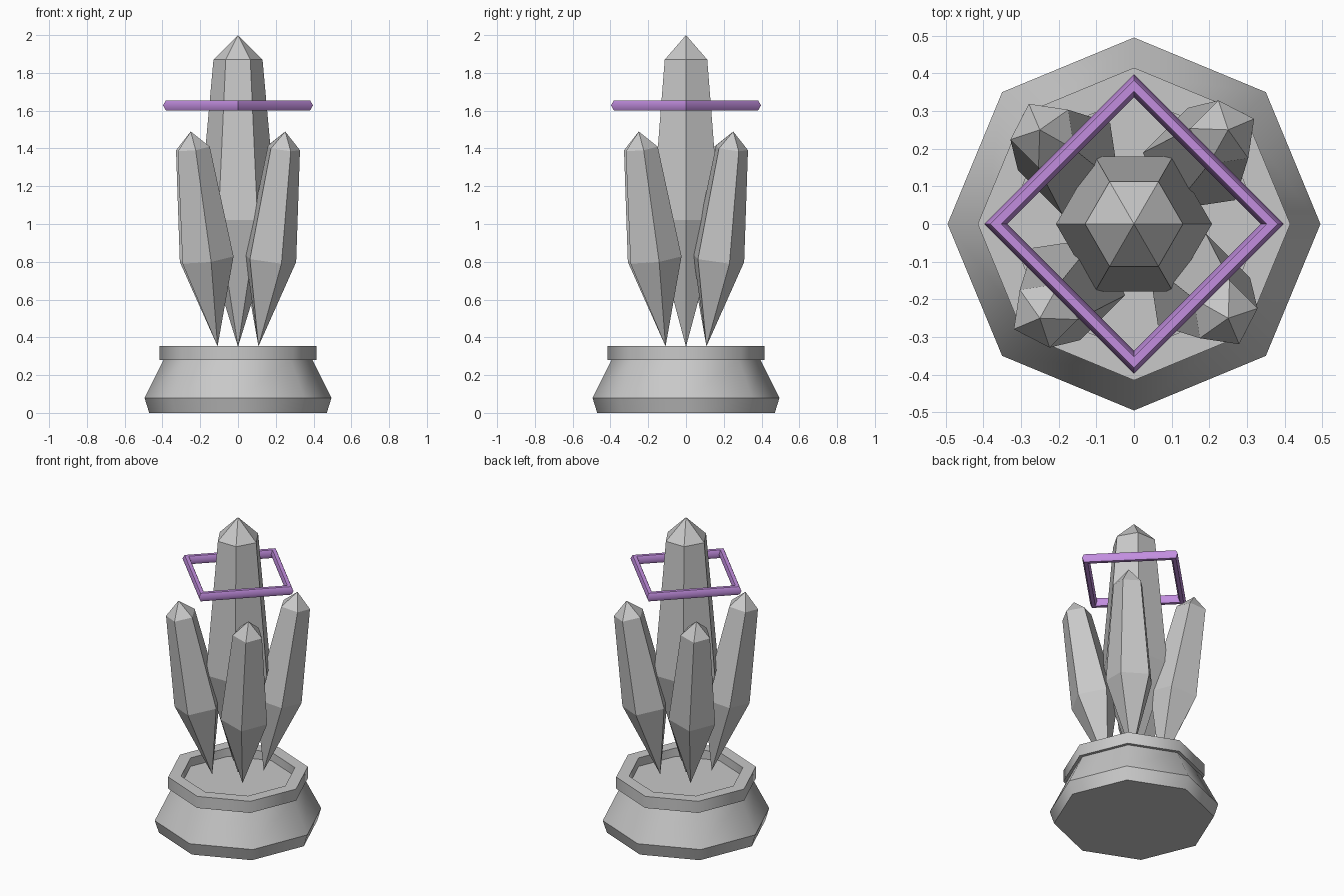
import bpy, bmesh, math
from mathutils import Matrix, Vector

if "Cube" in bpy.data.objects:
    bpy.data.objects.remove(bpy.data.objects["Cube"])


def material(name, rgb):
    m = bpy.data.materials.new(name)
    m.diffuse_color = (*rgb, 1.0)
    m.use_nodes = True
    m.node_tree.nodes["Principled BSDF"].inputs["Base Color"].default_value = m.diffuse_color
    return m


GREY = material("stone_grey", (0.58, 0.58, 0.58))
PURPLE = material("ring_purple", (0.54, 0.27, 0.74))


def turned(name, profile, sides, phase=0.0, mat=GREY, smooth=False, matrix=Matrix()):
    """Sweep (radius, z) points round z; radius 0 becomes a single tip, open ends get caps."""
    bm = bmesh.new()
    rings = []
    for r, z in profile:
        if r == 0:
            rings.append([bm.verts.new((0, 0, z))] * sides)
        else:
            rings.append([bm.verts.new((r * math.cos(phase + math.tau * i / sides),
                                        r * math.sin(phase + math.tau * i / sides), z))
                          for i in range(sides)])
    for a, b in zip(rings, rings[1:]):
        for i in range(sides):
            j = (i + 1) % sides
            corners = list(dict.fromkeys((a[i], a[j], b[j], b[i])))
            bm.faces.new(corners).smooth = smooth
    for ring in (rings[0], rings[-1]):
        if ring[0] is not ring[1]:
            bm.faces.new(ring)
    bmesh.ops.recalc_face_normals(bm, faces=bm.faces)
    # Keep the horizontal rims crisp when the sides are smooth
    for e in bm.edges:
        if abs(e.verts[0].co.z - e.verts[1].co.z) < 1e-5:
            e.smooth = False
    bm.transform(matrix)
    me = bpy.data.meshes.new(name)
    bm.to_mesh(me)
    bm.free()
    me.materials.append(mat)
    ob = bpy.data.objects.new(name, me)
    bpy.context.collection.objects.link(ob)
    return ob


# Octagonal pedestal with an overhanging collar and a sunken floor
turned("pedestal", [(0.47, 0), (0.495, 0.08), (0.395, 0.28), (0.415, 0.28),
                    (0.415, 0.355), (0.338, 0.355), (0.338, 0.30)], 8, smooth=True)

# Tall six-sided central crystal
crystal = [(0, 0), (0.207, 0.67), (0.13, 1.52), (0, 1.65)]
turned("central_crystal", crystal, 6, matrix=Matrix.Translation((0, 0, 0.35)))

# Four smaller five-sided crystals leaning outward
small = [(r * 0.7, z * 0.7) for r, z in crystal]
for k in range(4):
    place = (Matrix.Rotation(math.radians(45 + 90 * k), 4, 'Z')
             @ Matrix.Translation((0.153, 0, 0.352))
             @ Matrix.Rotation(math.radians(10), 4, 'Y'))
    turned(f"side_crystal_{k + 1}", small, 5, phase=-math.pi / 2, matrix=place)

# Floating square ring
bpy.ops.mesh.primitive_torus_add(major_segments=4, minor_segments=6, major_radius=0.367,
                                 minor_radius=0.03, location=(0, 0, 1.628))
ring = bpy.context.object
ring.name = "floating_ring"
ring.data.materials.append(PURPLE)
bpy.ops.object.shade_smooth_by_angle(angle=math.radians(65))
